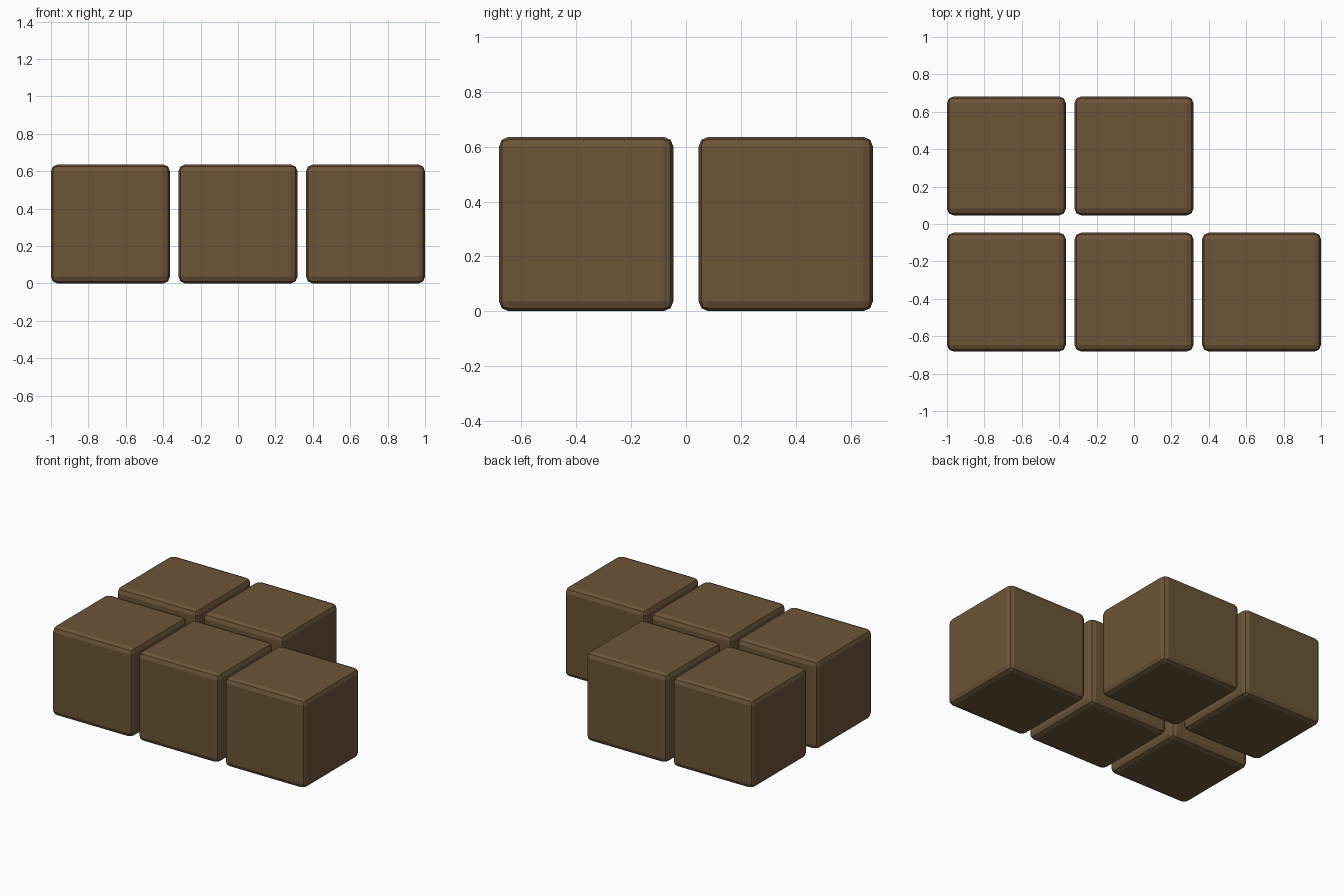
import bpy

if "Cube" in bpy.data.objects:
    bpy.data.objects.remove(bpy.data.objects["Cube"])

SIZE = 0.636        # edge length of one block
STEP_X = 0.682      # spacing along the rows
ROW_Y = 0.364       # row offset from the centre
BEVEL = 0.036

brown = bpy.data.materials.new("brown")
brown.diffuse_color = (0.15, 0.09, 0.04, 1)
brown.use_nodes = True
brown.node_tree.nodes["Principled BSDF"].inputs["Base Color"].default_value = brown.diffuse_color


def block(name, x, y):
    bpy.ops.mesh.primitive_cube_add(size=SIZE, location=(x, y, SIZE / 2))
    ob = bpy.context.object
    ob.name = name
    ob.data.materials.append(brown)
    # softly chamfered edges
    mod = ob.modifiers.new("rounded_edges", "BEVEL")
    mod.width = BEVEL
    mod.segments = 2
    return ob


# Front row of three blocks, back row of two
for row, y, columns in (("front", -ROW_Y, (-1, 0, 1)), ("back", ROW_Y, (-1, 0))):
    for i, c in enumerate(columns):
        block(f"{row}_block_{i + 1}", c * STEP_X, y)
